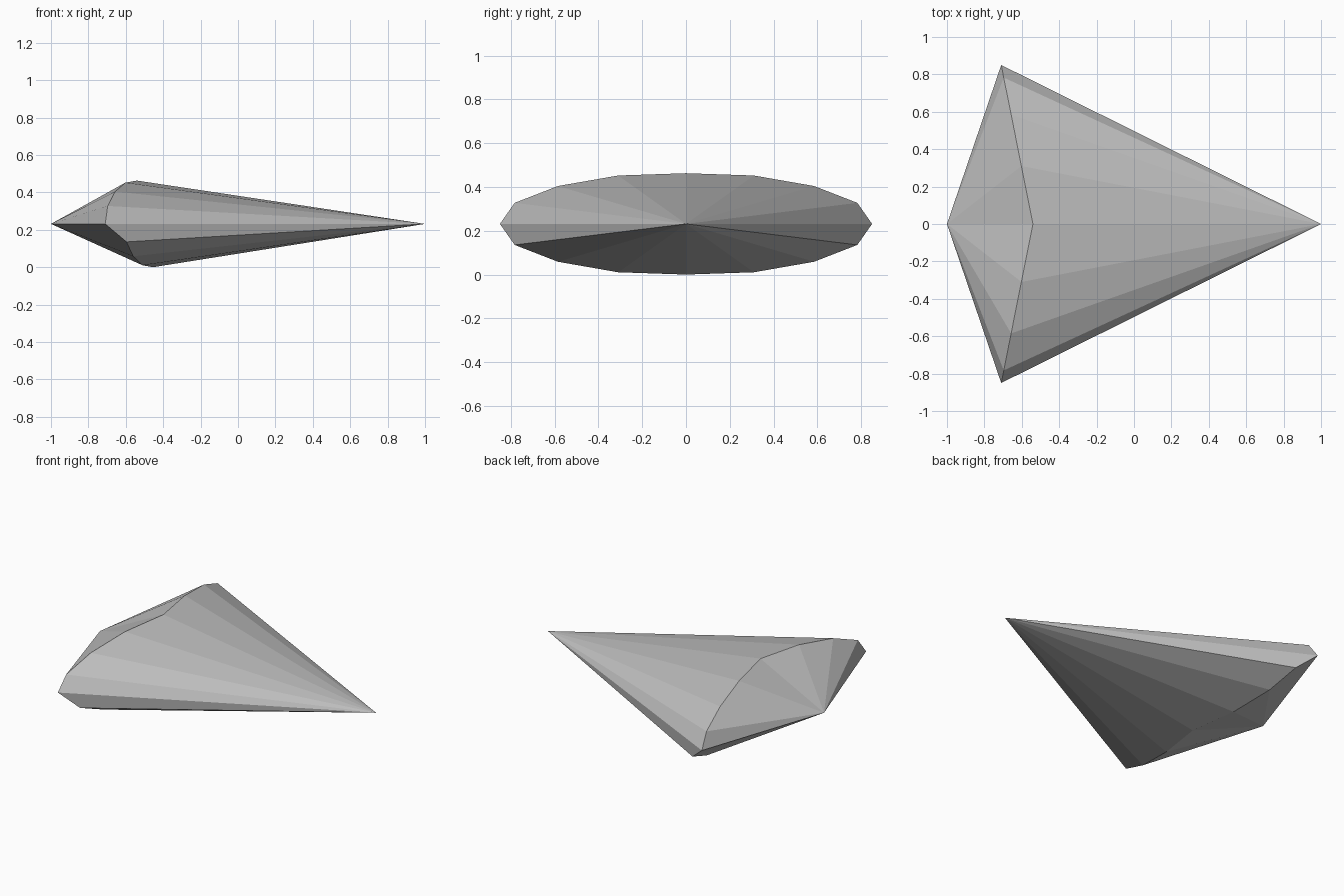
import bpy, bmesh

if "Cube" in bpy.data.objects:
    bpy.data.objects.remove(bpy.data.objects["Cube"])

# One flat grey for the whole model
grey = bpy.data.materials.new("grey")
grey.diffuse_color = (0.52, 0.52, 0.52, 1)
grey.use_nodes = True
grey.node_tree.nodes["Principled BSDF"].inputs["Base Color"].default_value = grey.diffuse_color

MID = 0.2325      # height of the two tips and the side corners
SIDE = 0.85       # half width
# Quarter of the rim seen end-on: (half width, height from the middle)
QUARTER = [(0.783, 0.096), (0.585, 0.173), (0.31, 0.221), (0.0, 0.2315)]


def rim_half(sign, x_mid, slope):
    """Rim points from the right side over (or under) to the left side."""
    half = [(x_mid - slope * y, y, MID + sign * z) for y, z in QUARTER]
    return half + [(x, -y, z) for x, y, z in reversed(half[:-1])]


# Rim: the lower half is shifted forward of the upper half
upper = rim_half(1, -0.54, 0.2)
lower = rim_half(-1, -0.455, 0.18)
corner = -0.71
rim = [(corner, SIDE, MID)] + upper + [(corner, -SIDE, MID)] + lower[::-1]

# Faceted body: the rim fanned to a short blunt tip and a long pointed tip
bm = bmesh.new()
ring = [bm.verts.new(p) for p in rim]
for tip_x in (-1, 1):
    tip = bm.verts.new((tip_x, 0, MID))
    for i, v in enumerate(ring):
        bm.faces.new((tip, v, ring[(i + 1) % len(ring)]))
bmesh.ops.recalc_face_normals(bm, faces=bm.faces)

mesh = bpy.data.meshes.new("pointed_body")
bm.to_mesh(mesh)
bm.free()
mesh.materials.append(grey)
body = bpy.data.objects.new("pointed_body", mesh)
bpy.context.collection.objects.link(body)
low = min(v.co.z for v in mesh.vertices)
body.location.z = -low
